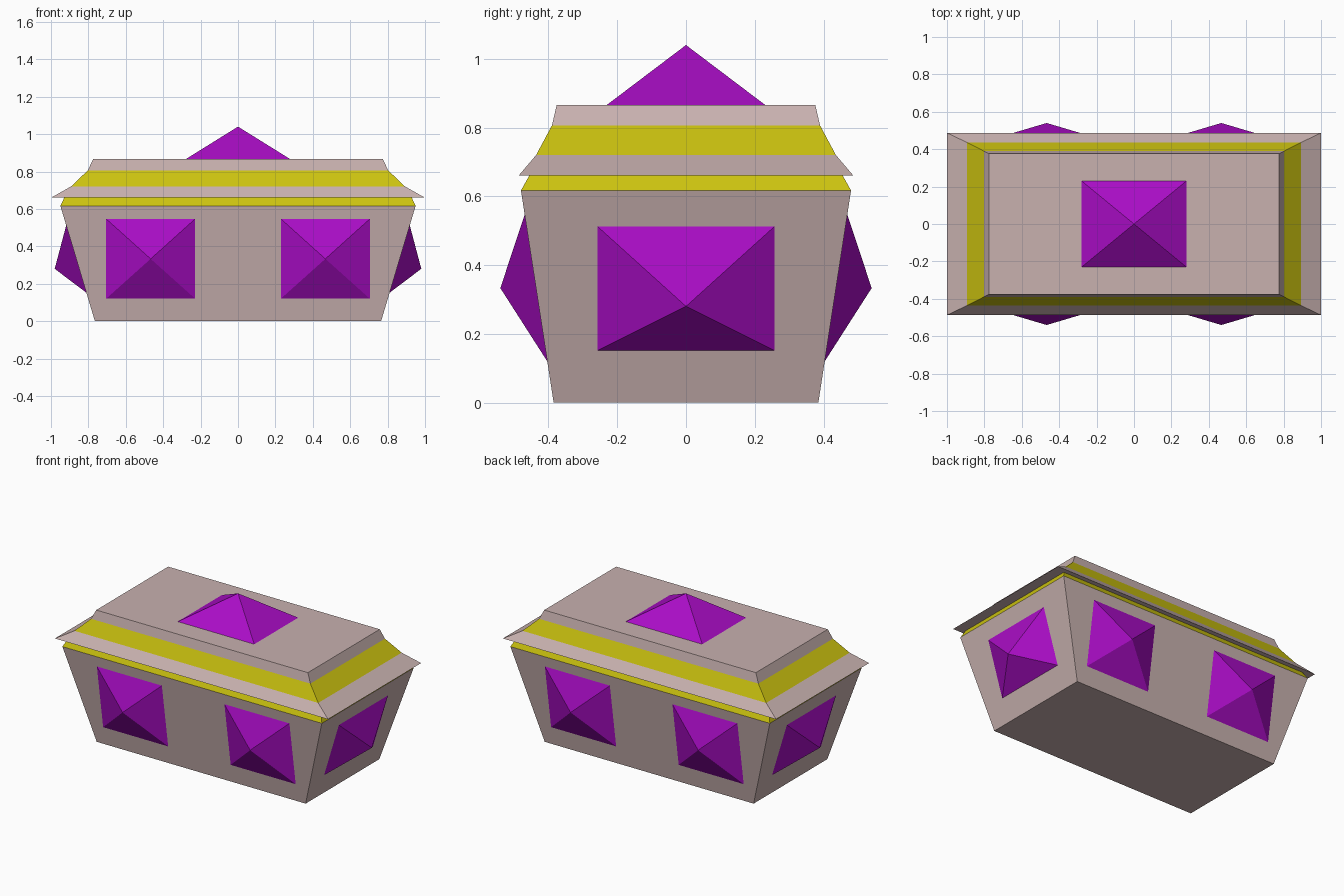
import bpy
from mathutils import Vector

if "Cube" in bpy.data.objects:
    bpy.data.objects.remove(bpy.data.objects["Cube"])


def material(name, rgb):
    m = bpy.data.materials.new(name)
    m.diffuse_color = (*rgb, 1)
    m.use_nodes = True
    m.node_tree.nodes["Principled BSDF"].inputs["Base Color"].default_value = m.diffuse_color
    return m


stone = material("pinkish_stone", (0.578, 0.440, 0.429))
gold = material("yellow_gold", (0.597, 0.539, 0.005))
purple = material("purple_gem", (0.402, 0.004, 0.565))


def make(name, verts, faces, mats):
    mesh = bpy.data.meshes.new(name)
    mesh.from_pydata(verts, [], faces)
    for m in mats:
        mesh.materials.append(m)
    obj = bpy.data.objects.new(name, mesh)
    bpy.context.collection.objects.link(obj)
    return obj


def loft(name, rings, gold_bands=()):
    """Stack of rectangles (half x, half y, z), capped; chosen bands are gold."""
    verts, faces = [], [(3, 2, 1, 0)]
    for x, y, z in rings:
        verts += [(-x, -y, z), (x, -y, z), (x, y, z), (-x, y, z)]
    for r in range(len(rings) - 1):
        a = r * 4
        for i in range(4):
            j = (i + 1) % 4
            faces.append((a + i, a + j, a + 4 + j, a + 4 + i))
    t = 4 * (len(rings) - 1)
    faces.append((t, t + 1, t + 2, t + 3))
    obj = make(name, verts, faces, [stone, gold])
    for band in gold_bands:
        for i in range(4):
            obj.data.polygons[1 + band * 4 + i].material_index = 1
    return obj


def gem(name, corners, apex):
    """Pyramid whose base is sunk slightly into the wall."""
    apex = Vector(apex)
    base = [apex + (Vector(c) - apex) * 1.03 for c in corners]
    faces = [(0, 1, 4), (1, 2, 4), (2, 3, 4), (3, 0, 4), (3, 2, 1, 0)]
    return make(name, base + [apex], faces, [purple])


# Tapered body with a gold rim, and the stepped lid overhanging it
BOT, RIM = (0.765, 0.385, 0.0), (0.95, 0.48, 0.617)
loft("chest_body", [BOT, RIM, (0.928, 0.455, 0.662)], gold_bands=[1])
loft("chest_lid", [(1.0, 0.487, 0.66), (0.893, 0.436, 0.72),
                   (0.803, 0.39, 0.806), (0.775, 0.376, 0.866)], gold_bands=[1])


def wall(axis, z):
    return BOT[axis] + (RIM[axis] - BOT[axis]) * z / RIM[2]


# Gem on the lid
gem("lid_gem", [(-0.28, -0.23, 0.866), (0.28, -0.23, 0.866),
                (0.28, 0.23, 0.866), (-0.28, 0.23, 0.866)], (0, 0, 1.04))

# Two gems on each long wall, one on each end (s keeps the winding outward)
for s, side in ((-1, "front"), (1, "back")):
    for cx, hand in ((-0.467, "left"), (0.467, "right")):
        lo, hi, w = 0.12, 0.547, 0.238 * -s
        gem(f"{side}_gem_{hand}",
            [(cx - w, s * wall(1, lo), lo), (cx + w, s * wall(1, lo), lo),
             (cx + w, s * wall(1, hi), hi), (cx - w, s * wall(1, hi), hi)],
            (cx, s * 0.54, 0.333))
for s, side in ((-1, "left"), (1, "right")):
    lo, hi, w = 0.152, 0.512, 0.257 * s
    gem(f"{side}_end_gem",
        [(s * wall(0, lo), -w, lo), (s * wall(0, lo), w, lo),
         (s * wall(0, hi), w, hi), (s * wall(0, hi), -w, hi)],
        (s * 0.98, 0, 0.28))
